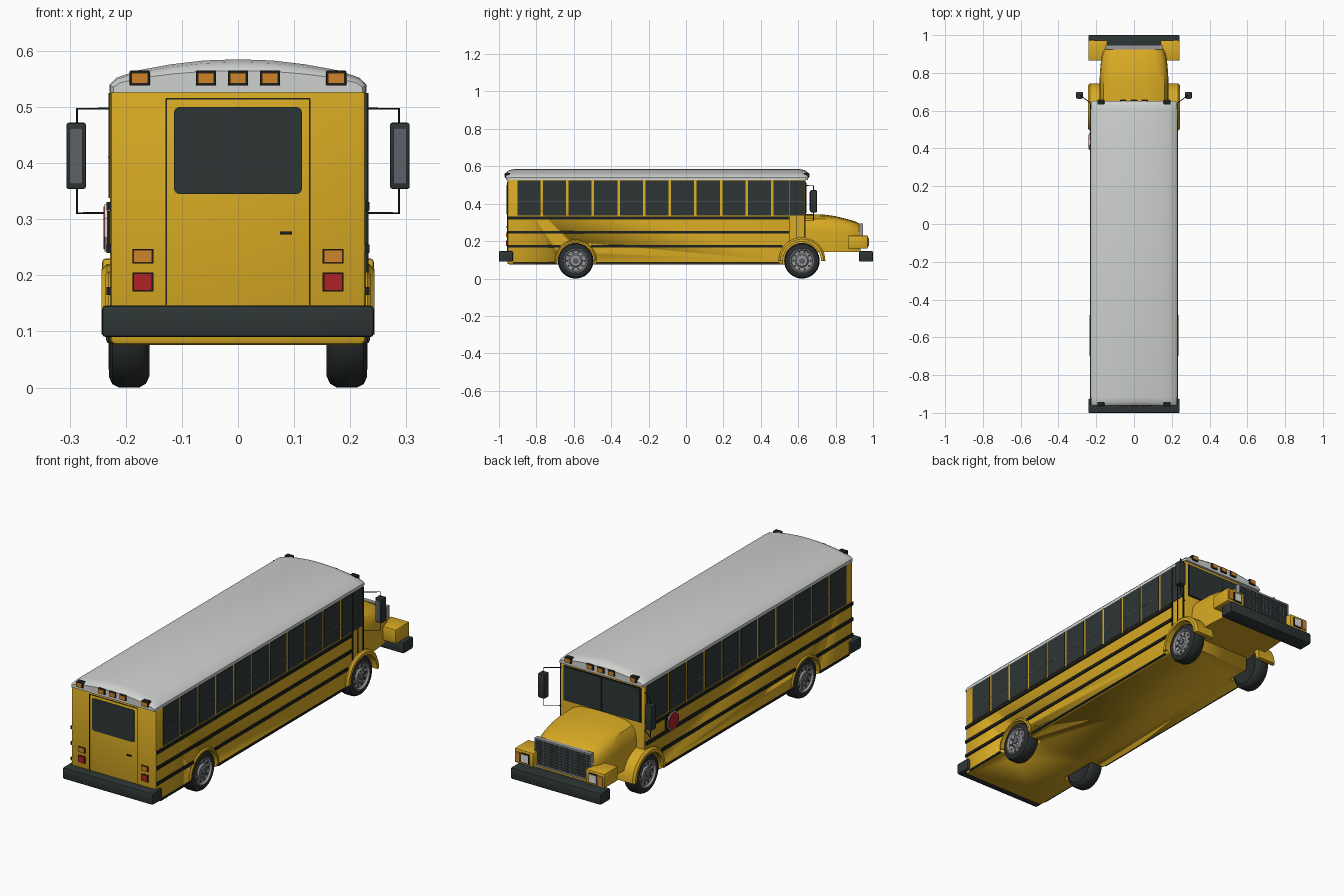
import bpy, bmesh, math
from mathutils import Vector

if "Cube" in bpy.data.objects:
    bpy.data.objects.remove(bpy.data.objects["Cube"])


def material(name, *rgb):
    m = bpy.data.materials.new(name)
    m.use_nodes = True
    m.diffuse_color = (*rgb, 1)
    m.node_tree.nodes["Principled BSDF"].inputs["Base Color"].default_value = (*rgb, 1)
    return m


YELLOW = material("bus yellow", .68, .40, .017)
WHITE = material("roof white", .62, .64, .62)
DARK = material("dark glass", .027, .036, .036)
BLACK = material("black trim", .012, .014, .014)
RUBBER = material("tyre rubber", .022, .026, .026)
ORANGE = material("amber lamp", .62, .23, .025)
RED = material("red lamp", .42, .015, .02)
GREY = material("mirror grey", .11, .12, .135)
METAL = material("rim metal", .32, .32, .34)
LENS = material("clear lens", .72, .72, .68)
SIDES = ((1, "left"), (-1, "right"))


def finish(name, bm, mat, smooth=False):
    bmesh.ops.recalc_face_normals(bm, faces=bm.faces)
    me = bpy.data.meshes.new(name)
    bm.to_mesh(me)
    bm.free()
    me.materials.append(mat)
    ob = bpy.data.objects.new(name, me)
    bpy.context.collection.objects.link(ob)
    if smooth:
        bpy.ops.object.select_all(action='DESELECT')
        ob.select_set(True)
        bpy.context.view_layer.objects.active = ob
        bpy.ops.object.shade_smooth_by_angle(angle=math.radians(35))
    return ob


def box(name, x, y, z, mat, bevel=0.0):
    """Box from (low, high) pairs on each axis."""
    bm = bmesh.new()
    bmesh.ops.create_cube(bm, size=1)
    for v in bm.verts:
        v.co = [sum(r) / 2 + c * abs(r[1] - r[0]) for r, c in zip((x, y, z), v.co)]
    if bevel:
        bmesh.ops.bevel(bm, geom=bm.edges[:], offset=bevel, segments=2,
                        profile=0.5, affect='EDGES')
    return finish(name, bm, mat, bool(bevel))


def loft(name, sections, mat, close_loop=False):
    """Skin closed cross-sections in order; cap the ends unless looped."""
    bm = bmesh.new()
    rings = [[bm.verts.new(p) for p in s] for s in sections]
    n = len(rings[0])
    for a, b in zip(rings, rings[1:] + rings[:1] if close_loop else rings[1:]):
        for i in range(n):
            bm.faces.new((a[i], a[(i + 1) % n], b[(i + 1) % n], b[i]))
    if not close_loop:
        bm.faces.new(rings[0])
        bm.faces.new(rings[-1])
    return finish(name, bm, mat, True)


def lathe(name, profile, y, z, side, mat, n=36):
    """Turn (x, radius) points about an axis along x."""
    turn = [math.tau * i / n for i in range(n)]
    return loft(name, [[(side * x, y + r * math.cos(a), z + r * math.sin(a)) for a in turn]
                       for x, r in profile], mat)


def arch(name, y, z, r0, r1, x0, x1, side, mat):
    """Half-ring wheel arch with a softened outer edge."""
    c = (r1 - r0) * .4
    shape = [(x0, r0), (x0, r1), (x1 - c, r1), (x1, r1 - c), (x1, r0)]
    steps = [math.pi * i / 20 for i in range(21)]
    return loft(name, [[(side * x, y + r * math.cos(a), z + r * math.sin(a)) for x, r in shape]
                       for a in steps], mat)


def mirrored(half):
    """Complete a half outline whose last point is on the centre line."""
    return half + [(-x, z) for x, z in reversed(half[:-1])]


# Body shell with wheel wells cut out
WHEELS = ((.62, "front"), (-.59, "rear"))
AXLE = .095
body = box("body", (-.228, .228), (-.955, .64), (.076, .535), YELLOW, .01)
for s, side in SIDES:
    for y, end in WHEELS:
        cutter = lathe("well_cutter", [(.15, .102), (.3, .102)], y, AXLE, s, YELLOW)
        cutter.hide_render = True
        mod = body.modifiers.new("well", 'BOOLEAN')
        mod.object, mod.solver = cutter, 'EXACT'
        bpy.context.view_layer.objects.active = body
        bpy.ops.object.modifier_apply(modifier="well")
        bpy.data.objects.remove(cutter)

# Arched roof, rounded down at both ends
BASE = .526
outline = mirrored([(.229, BASE), (.229, .54), (.217, .552), (.18, .565),
                    (.12, .576), (.06, .583), (0, .585)])
ends = ((0, .97, .66), (.006, .985, .78), (.018, .997, .91), (.045, 1, 1))
stations = [(-.962 + d, w, h) for d, w, h in ends] + [(.652 - d, w, h) for d, w, h in reversed(ends)]
loft("roof", [[(x * w, y, BASE + (z - BASE) * h) for x, z in outline]
              for y, w, h in stations], WHITE)

# Hood
FLOOR = .142
hood = []
for y, w, top in ((.63, .182, .345), (.74, .182, .342), (.8, .181, .333), (.87, .174, .316),
                  (.91, .164, .303), (.933, .15, .288)):
    h = top - FLOOR
    shape = mirrored([(w, FLOOR), (w, FLOOR + .55 * h), (.97 * w, FLOOR + .74 * h),
                      (.88 * w, FLOOR + .88 * h), (.68 * w, FLOOR + .96 * h),
                      (.35 * w, FLOOR + .99 * h), (0, top)])
    hood.append([(x, y, z) for x, z in shape])
loft("hood", hood, YELLOW)

# Grille with bars and surround
box("grille", (-.145, .145), (.925, .941), (.165, .29), DARK)
for z in (.165, .29):
    box("grille_rail", (-.15, .15), (.925, .947), (z - .004, z + .004), METAL)
for s, side in SIDES:
    box(f"grille_post_{side}", (s * .145, s * .151), (.925, .947), (.161, .294), METAL)
for i in range(1, 9):
    z = .165 + .125 * i / 9
    box("grille_bar", (-.145, .145), (.935, .944), (z - .0015, z + .0015), GREY)
for i in range(1, 14):
    x = -.145 + .29 * i / 14
    box("grille_slat", (x - .001, x + .001), (.935, .943), (.167, .288), GREY)

# Bumpers
box("nose_bumper", (-.242, .242), (.925, 1), (.09, .146), DARK, .006)
box("tail_bumper", (-.242, .242), (-1, -.925), (.09, .146), DARK, .006)

# Windscreen
box("windscreen_frame", (-.208, .208), (.63, .642), (.345, .515), BLACK)
for s, side in SIDES:
    box(f"windscreen_{side}", (s * .004, s * .203), (.63, .645), (.35, .51), DARK)

# Rear door, window and handle
for x in (-.128, .128):
    box("rear_door_seam", (x - .0015, x + .0015), (-.957, -.95), (.147, .515), BLACK)
box("rear_door_top_seam", (-.128, .128), (-.957, -.95), (.513, .516), BLACK)
pane = box("rear_window", (-.114, .114), (-.959, -.95), (.345, .5), DARK)
bm = bmesh.new()
bm.from_mesh(pane.data)
corners = [e for e in bm.edges if abs((e.verts[0].co - e.verts[1].co).normalized().y) > .9]
bmesh.ops.bevel(bm, geom=corners, offset=.01, segments=4, profile=.5, affect='EDGES')
bm.to_mesh(pane.data)
bm.free()
box("rear_door_handle", (.075, .096), (-.963, -.95), (.273, .278), BLACK)

# Roof marker lamps at both ends
for y, d, end in ((-.962, -1, "tail"), (.652, 1, "nose")):
    for x in (-.175, -.057, 0, .057, .175):
        box(f"{end}_marker_base", (x - .018, x + .018), (y - d * .02, y + d * .005),
            (.538, .565), BLACK, .002)
        box(f"{end}_marker_lamp", (x - .0145, x + .0145), (y, y + d * .008), (.542, .561), ORANGE)

for s, side in SIDES:
    def strip(name, y0, y1, z0, z1, mat, out=.2315):
        return box(f"{name}_{side}", (s * .22, s * out), (y0, y1), (z0, z1), mat)

    # Side windows with sash bars
    panes = [(-.902 + .137 * i, -.778 + .137 * i) for i in range(10)]
    panes += [(.468, .55), (.555, .63)] if s > 0 else [(.468, .63)]
    for y0, y1 in panes:
        strip("side_window", y0, y1, .338, .525, DARK, .2305)
        strip("sash_bar", y0, y1, .409, .412, GREY, .2315)

    # Rub rails, broken at the wheels
    strip("upper_rail", -.952, .55 if s > 0 else .635, .316, .331, BLACK, .234)
    strip("middle_rail", -.952, .55 if s > 0 else .635, .24, .255, BLACK, .234)
    for y0, y1 in ((-.952, -.672), (-.508, .515)):
        strip("lower_rail", y0, y1, .165, .179, BLACK, .234)
    for y0, y1 in ((-.925, -.7), (-.48, .5)):
        strip("skirt_rail", y0, y1, .079, .089, BLACK, .231)

    # Wheels, fenders and arches
    for y, end in WHEELS:
        label = f"{end}_{side}"
        lathe(f"tyre_{label}", [(.165, .05), (.158, .075), (.164, .088), (.176, .095), (.212, .095),
                                (.224, .089), (.23, .076), (.229, .062), (.215, .06)], y, AXLE, s, RUBBER)
        lathe(f"rim_{label}", [(.205, .064), (.23, .064), (.231, .06), (.222, .055), (.219, .036),
                               (.226, .03), (.228, .022)], y, AXLE, s, METAL)
        lathe(f"hub_{label}", [(.22, .016), (.232, .016), (.235, .011)], y, AXLE, s, GREY, 16)
        for i in range(10):
            a = math.tau * i / 10
            lathe(f"rim_hole_{label}", [(.216, .006), (.2225, .006)], y + .046 * math.cos(a),
                  AXLE + .046 * math.sin(a), s, DARK, 8)
            lathe(f"lug_{label}", [(.22, .003), (.23, .003)], y + .026 * math.cos(a),
                  AXLE + .026 * math.sin(a), s, GREY, 6)
    arch(f"front_fender_{side}", .62, AXLE, .102, .125, .14, .243, s, YELLOW)
    arch(f"rear_arch_{side}", -.59, AXLE, .099, .112, .215, .236, s, YELLOW)

    # Headlamp pods
    box(f"headlamp_pod_{side}", (s * .14, s * .242), (.865, .972), (.16, .23), YELLOW, .006)
    box(f"headlamp_bezel_{side}", (s * .16, s * .206), (.96, .975), (.17, .218), BLACK)
    box(f"headlamp_{side}", (s * .165, s * .201), (.96, .978), (.175, .213), LENS)
    box(f"turn_lamp_{side}", (s * .21, s * .236), (.96, .976), (.172, .216), ORANGE)

    # Tail lamps
    for name, z0, z1, mat in (("tail_amber", .222, .246, ORANGE), ("tail_red", .172, .204, RED)):
        box(f"{name}_base_{side}", (s * .151, s * .188), (-.958, -.95), (z0 - .001, z1 + .001), BLACK)
        box(f"{name}_{side}", (s * .153, s * .186), (-.962, -.95), (z0 + .001, z1 - .001), mat)

    # Mirrors on bent tube arms
    curve = bpy.data.curves.new("mirror_arm", 'CURVE')
    curve.dimensions, curve.bevel_depth, curve.bevel_resolution = '3D', .0022, 1
    path = [(.222, .635, .497), (.287, .682, .497), (.287, .682, .311), (.222, .635, .311)]
    spline = curve.splines.new('POLY')
    spline.points.add(len(path) - 1)
    for p, (x, y, z) in zip(spline.points, path):
        p.co = (s * x, y, z, 1)
    curve.materials.append(BLACK)
    bpy.context.collection.objects.link(bpy.data.objects.new(f"mirror_arm_{side}", curve))
    box(f"mirror_{side}", (s * .271, s * .306), (.664, .7), (.354, .472), DARK, .004)
    box(f"mirror_glass_{side}", (s * .277, s * .3), (.661, .67), (.363, .463), GREY)

# Entry door seams
for y in (.5525, .632):
    box("entry_door_seam", (.22, .2325), (y - .002, y + .002), (.2, .525), BLACK)
box("entry_door_split", (.22, .232), (.591, .594), (.22, .525), BLACK)

# Octagonal stop paddle with pale rim
for name, x, r, mat in (("paddle_rim", .238, .046, LENS), ("paddle_face", .24, .041, RED)):
    paddle = lathe(name, [(.233, r), (x, r)], 0, 0, -1, mat, 8)
    paddle.rotation_euler.x = math.pi / 8
    paddle.location = Vector((0, .435, .285))
box("paddle_hinge", (-.236, -.222), (.475, .485), (.255, .315), BLACK)
